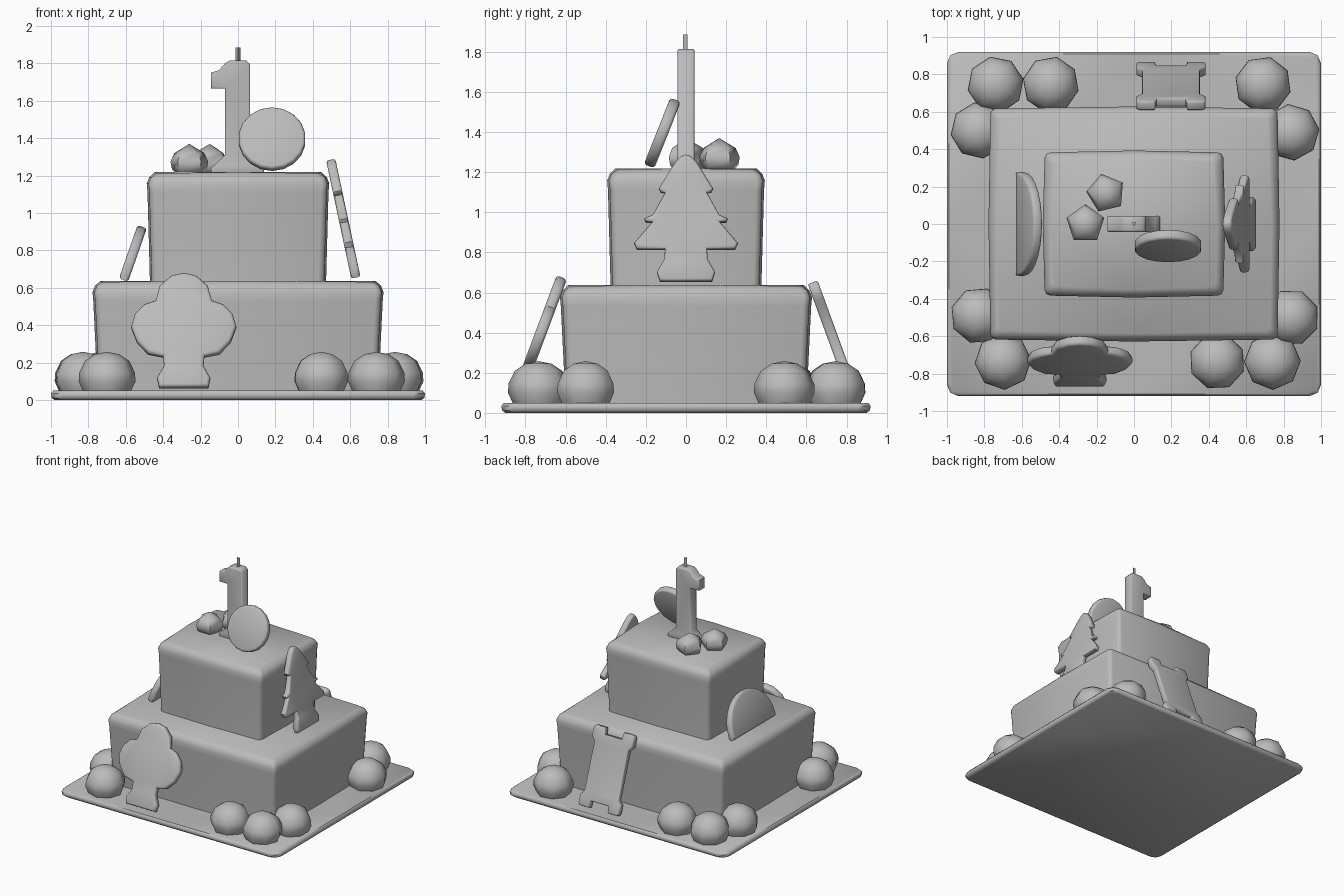
import bpy, bmesh, math
from mathutils import Vector

if "Cube" in bpy.data.objects:
    bpy.data.objects.remove(bpy.data.objects["Cube"])

grey = bpy.data.materials.new("plain_grey")
grey.diffuse_color = (0.5, 0.5, 0.5, 1)
grey.use_nodes = True
grey.node_tree.nodes["Principled BSDF"].inputs["Base Color"].default_value = grey.diffuse_color


def finish(name, bm, angle=50):
    """Turn a bmesh into a named, shaded object."""
    bmesh.ops.recalc_face_normals(bm, faces=bm.faces)
    mesh = bpy.data.meshes.new(name)
    bm.to_mesh(mesh)
    bm.free()
    mesh.materials.append(grey)
    obj = bpy.data.objects.new(name, mesh)
    bpy.context.collection.objects.link(obj)
    bpy.ops.object.select_all(action='DESELECT')
    obj.select_set(True)
    bpy.context.view_layer.objects.active = obj
    bpy.ops.object.shade_smooth_by_angle(angle=math.radians(angle))
    return obj


def loft(name, rings, angle=50):
    """Skin a stack of equal-length rings and cap both ends."""
    bm = bmesh.new()
    loops = [[bm.verts.new(p) for p in ring] for ring in rings]
    n = len(loops[0])
    for a, b in zip(loops, loops[1:]):
        for i in range(n):
            j = (i + 1) % n
            bm.faces.new((a[i], a[j], b[j], b[i]))
    bm.faces.new(loops[0][::-1])
    bm.faces.new(loops[-1])
    bmesh.ops.remove_doubles(bm, verts=bm.verts, dist=0.0005)
    return finish(name, bm, angle)


def block_ring(hx, hy, z, cut, bow=0.0, rise=0.0):
    """Rectangle with cut corners and slightly bowed sides."""
    k = cut * 0.3
    corner = [(hx, hy - cut), (hx - k, hy - k), (hx - cut, hy)]
    q = [(x, y, z) for x, y in corner] + [(0, hy + bow, z + rise)]
    q += [(-x, y, z) for x, y in corner[::-1]] + [(-hx - bow, 0, z + rise)]
    q += [(-x, -y, z) for x, y in corner] + [(0, -hy - bow, z + rise)]
    q += [(x, -y, z) for x, y in corner[::-1]] + [(hx + bow, 0, z + rise)]
    return q


def tier(name, hx, hy, z0, z1, taper):
    steps = [(-taper, z0), (-0.004, z1 - 0.10), (0, z1 - 0.055),
             (-0.013, z1 - 0.022), (-0.042, z1)]
    loft(name, [block_ring(hx + d, hy + d, z, 0.03, 0.01, 0.006 if z == z1 else 0)
                for d, z in steps], 70)


def turned(name, x, y, profile, sides, phase=0.0):
    """Low-sided lump from (radius, height) pairs."""
    rings = []
    for r, z in profile:
        rings.append([(x + r * math.cos(phase + math.tau * i / sides),
                       y + r * math.sin(phase + math.tau * i / sides), z)
                      for i in range(sides)])
    loft(name, rings, 60)


def mirrored(half):
    """Close a top-to-bottom half outline around its upright axis."""
    return half + [(-x, z) for x, z in half[::-1] if x > 0]


def plate(name, outline, origin, u, v, thick, bevel=0.012, angle=50):
    """Slab with a rounded rim; outline (a, b) lies at origin + a*u + b*v."""
    origin, u, v = Vector(origin), Vector(u), Vector(v)
    n = u.cross(v).normalized() * thick / 2
    bm = bmesh.new()
    sides = [[bm.verts.new(origin + a * u + b * v + s * n) for a, b in outline]
             for s in (-1, 1)]
    caps = [bm.faces.new(s) for s in sides]
    rim = [e for f in caps for e in f.edges]
    m = len(outline)
    for i in range(m):
        j = (i + 1) % m
        bm.faces.new((sides[0][i], sides[0][j], sides[1][j], sides[1][i]))
    bmesh.ops.recalc_face_normals(bm, faces=bm.faces)
    bmesh.ops.bevel(bm, geom=rim, offset=bevel, segments=2, profile=0.5, affect='EDGES')
    bmesh.ops.triangulate(bm, faces=[f for f in bm.faces if len(f.verts) > 4])
    finish(name, bm, angle)


# Board
loft("cake_board", [block_ring(1 - d, 0.92 - d, z, 0.06)
                    for d, z in ((0.02, 0), (0.003, 0.012), (0, 0.035), (0.012, 0.05))])

# Two tiers
tier("lower_tier", 0.768, 0.618, 0.045, 0.632, 0.028)
tier("upper_tier", 0.478, 0.383, 0.60, 1.213, 0.018)

# Round sweets around the board
sweets = [(-.74, .745), (-.445, .745), (-.83, .50), (.69, .745), (.84, .49),
          (-.83, -.49), (-.70, -.735), (.445, -.735), (.74, -.735), (.84, -.50)]
for i, (x, y) in enumerate(sweets):
    turned("round_sweet_%d" % (i + 1), x, y,
           [(.125, .04), (.152, .10), (.15, .145), (.118, .21), (.065, .245), (0, .258)],
           8, 0.2 + i * 0.37)

# Pointed berries on top
for i, (x, y, p) in enumerate([(-.26, 0, 1.57), (-.15, .165, .55)]):
    turned("berry_%d" % (i + 1), x, y,
           [(.07, 1.205), (.098, 1.235), (.106, 1.275), (.085, 1.32), (0, 1.37)], 5, p)

# Number candle and wick
candle = [(-.145, 1.21), (-.145, 1.24), (-.12, 1.262), (-.07, 1.31), (-.07, 1.665),
          (-.145, 1.665), (-.145, 1.75), (-.10, 1.765), (-.07, 1.80), (-.045, 1.815),
          (.045, 1.815), (.065, 1.795), (.065, 1.31), (.115, 1.262), (.14, 1.24), (.14, 1.21)]
plate("number_candle", candle, (0, 0, 0), (1, 0, 0), (0, 0, 1), 0.085, 0.010)
turned("wick", 0, 0, [(.014, 1.80), (.014, 1.886)], 3, -math.pi / 2)

# Round biscuit leaning on the candle
disc = [(.18 * math.sin(math.tau * i / 18), .178 * math.cos(math.tau * i / 18))
        for i in range(18)]
plate("round_biscuit", disc, (.182, -.118, 1.395), (1, 0, 0), (0, .37, .93), 0.056, 0.015)

# Fir tree biscuit on the right (b runs as height above its foot)
fir = mirrored([(0, .63), (.025, .622), (.055, .59), (.135, .462), (.128, .446), (.105, .44),
                (.165, .33), (.208, .312), (.20, .295), (.168, .295), (.258, .19), (.245, .16),
                (.105, .16), (.108, .11), (.145, .045), (.13, .0)])
plate("fir_biscuit", fir, (.63, 0, .655), (0, 1, 0), (-.213, 0, 1), 0.05)

# Half-round biscuit on the left
half = [(.278 * math.cos(math.pi * i / 14), .03 + .255 * math.sin(math.pi * i / 14))
        for i in range(15)] + [(-.275, 0), (.275, 0)]
plate("half_round_biscuit", half, (-.612, 0, .642), (0, -1, 0), (.35, 0, 1), 0.052, 0.014)

# Leafy tree biscuit at the front
leafy = mirrored([(0, .61), (.065, .596), (.128, .542), (.15, .462), (.21, .442), (.26, .392),
                  (.281, .322), (.25, .242), (.19, .18), (.11, .165), (.105, .115),
                  (.142, .05), (.132, .0)])
plate("leafy_biscuit", leafy, (-.29, -.848, .066), (1, 0, 0), (0, .375, 1), 0.055, 0.016)

# Two-railed biscuit at the back
rails = mirrored([(.078, .535), (.085, .585), (.17, .585), (.185, .57), (.185, .50), (.155, .47),
                  (.155, .11), (.185, .08), (.185, .015), (.17, 0), (.085, 0), (.078, .05)])
plate("railed_biscuit", rails, (.198, .845, .066), (-1, 0, 0), (0, -.365, 1), 0.052, 0.010)
